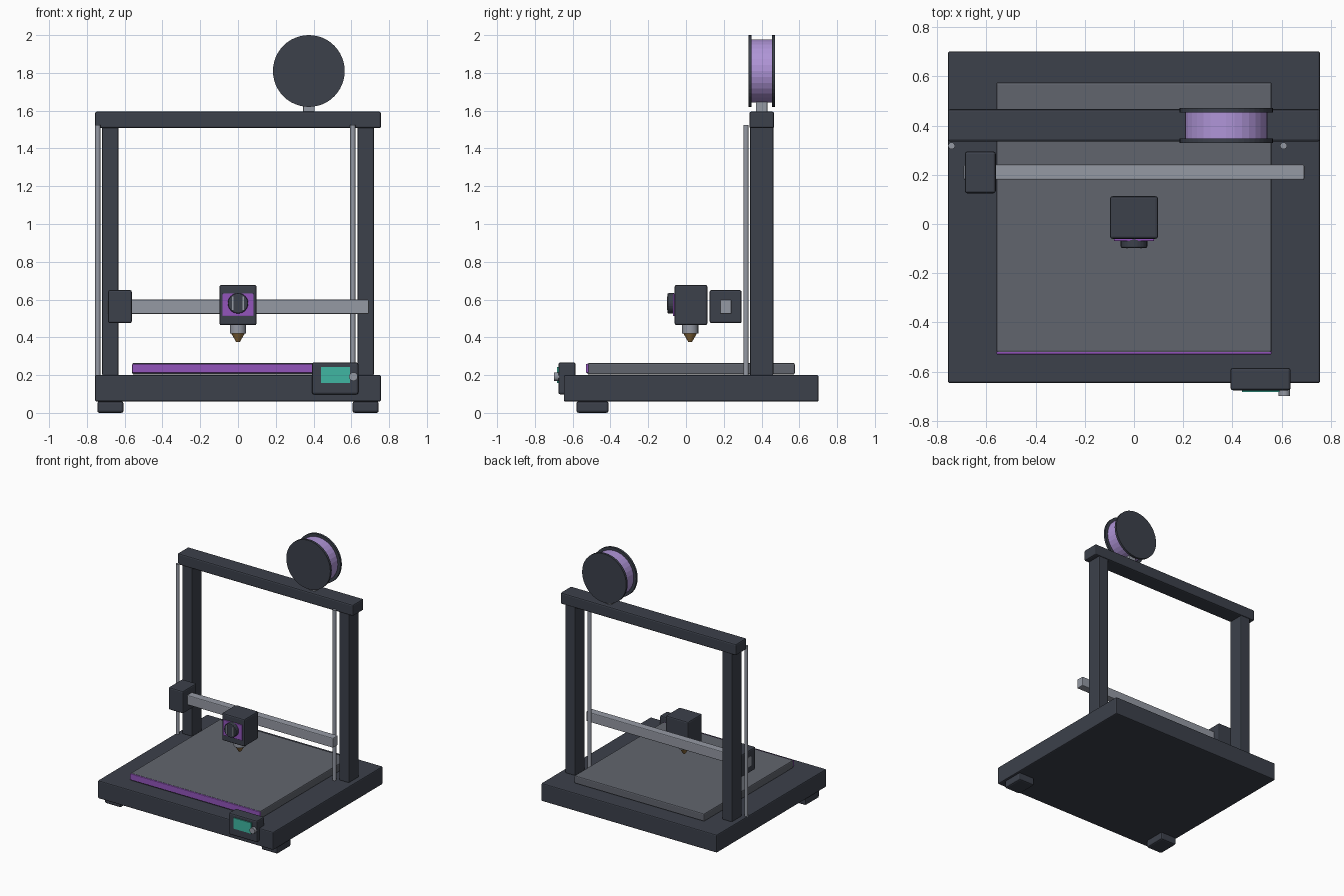
import bpy, math

if "Cube" in bpy.data.objects:
    bpy.data.objects.remove(bpy.data.objects["Cube"])


def material(name, rgb):
    m = bpy.data.materials.new(name)
    m.diffuse_color = (*rgb, 1)
    m.use_nodes = True
    m.node_tree.nodes["Principled BSDF"].inputs["Base Color"].default_value = m.diffuse_color
    return m


DARK = material("dark_frame", (0.045, 0.052, 0.07))
BED = material("bed_grey", (0.12, 0.13, 0.155))
METAL = material("metal", (0.30, 0.32, 0.37))
PURPLE = material("purple", (0.29, 0.09, 0.50))
LILAC = material("lilac_filament", (0.43, 0.30, 0.68))
TEAL = material("teal_screen", (0.05, 0.47, 0.36))
BRASS = material("brass", (0.30, 0.17, 0.05))


def finish(name, mat, bevel):
    o = bpy.context.object
    o.name = name
    o.data.materials.append(mat)
    if bevel:
        b = o.modifiers.new("bevel", 'BEVEL')
        b.width = bevel
        b.segments = 2
        b.limit_method = 'ANGLE'
    return o


def box(name, x, y, z, mat, bevel=0.008):
    """Box from (min, max) ranges on each axis."""
    bpy.ops.mesh.primitive_cube_add(size=1, location=[sum(r) / 2 for r in (x, y, z)])
    o = bpy.context.object
    o.scale = [r[1] - r[0] for r in (x, y, z)]
    bpy.ops.object.transform_apply(location=False, rotation=False, scale=True)
    return finish(name, mat, bevel)


def disc(name, x, y, z, r, mat, sides=32, bevel=0):
    """Cylinder along y, from y[0] to y[1]."""
    bpy.ops.mesh.primitive_cylinder_add(vertices=sides, radius=r, depth=y[1] - y[0],
                                        location=(x, sum(y) / 2, z),
                                        rotation=(math.pi / 2, 0, 0))
    return finish(name, mat, bevel)


def post(name, x, y, z, r_bottom, r_top, mat, sides=16):
    """Vertical cylinder or cone."""
    bpy.ops.mesh.primitive_cone_add(vertices=sides, radius1=r_bottom, radius2=r_top,
                                    depth=z[1] - z[0], location=(x, y, sum(z) / 2))
    o = finish(name, mat, 0)
    bpy.ops.object.shade_smooth_by_angle(angle=math.radians(35))
    return o


# Base, front feet, uprights and lead screws
box("base", (-0.757, 0.757), (-0.647, 0.702), (0.06, 0.2), DARK)
for side, s in (("left", -1), ("right", 1)):
    xs = sorted((s * 0.606, s * 0.745))
    box(side + "_foot", xs, (-0.58, -0.41), (0.0, 0.062), DARK, 0.012)
    xs = sorted((s * 0.633, s * 0.719))
    box(side + "_upright", xs, (0.338, 0.462), (0.195, 1.515), DARK)
    post(side + "_lead_screw", s * 0.675 - 0.067, 0.318, (0.19, 1.525), 0.014, 0.014, METAL)
box("top_beam", (-0.757, 0.757), (0.335, 0.467), (1.507, 1.595), DARK, 0.01)

# Heated bed with coloured front strip
box("bed", (-0.56, 0.56), (-0.522, 0.576), (0.203, 0.264), BED)
box("bed_front_strip", (-0.56, 0.56), (-0.53, -0.515), (0.212, 0.26), PURPLE, 0.004)

# Cross gantry and its motor block
box("gantry_rail", (-0.693, 0.693), (0.18, 0.241), (0.524, 0.6), METAL, 0.006)
box("gantry_motor", (-0.688, -0.562), (0.125, 0.295), (0.475, 0.65), DARK, 0.01)

# Print head, fan and nozzle
box("print_head", (-0.098, 0.098), (-0.06, 0.113), (0.464, 0.678), DARK, 0.01)
box("head_panel", (-0.082, 0.082), (-0.069, -0.055), (0.512, 0.632), PURPLE, 0.003)
disc("fan", 0, (-0.098, -0.06), 0.58, 0.054, DARK, 24, 0.006)
for side, s in (("left", -1), ("right", 1)):
    box("fan_slot_" + side, sorted((s * 0.024, s * 0.032)), (-0.1, -0.09), (0.545, 0.615), METAL, 0)
post("heat_block", 0, 0.022, (0.419, 0.47), 0.043, 0.043, METAL, 20)
post("nozzle", 0, 0.022, (0.374, 0.421), 0.009, 0.036, BRASS, 16)

# Control box with screen and knob
box("control_box", (0.392, 0.637), (-0.676, -0.585), (0.098, 0.267), DARK, 0.01)
box("screen", (0.44, 0.592), (-0.683, -0.67), (0.158, 0.242), TEAL, 0)
disc("control_knob", 0.611, (-0.699, -0.67), 0.192, 0.023, METAL, 16)

# Filament spool on its stand
SX, SZ = 0.375, 1.81
box("spool_stand", (SX - 0.03, SX + 0.03), (0.37, 0.431), (1.59, 1.7), METAL, 0.004)
disc("filament", SX, (0.345, 0.457), SZ, 0.168, LILAC)
disc("front_flange", SX, (0.33, 0.348), SZ, 0.19, DARK, 48)
disc("back_flange", SX, (0.454, 0.472), SZ, 0.19, DARK, 48)
